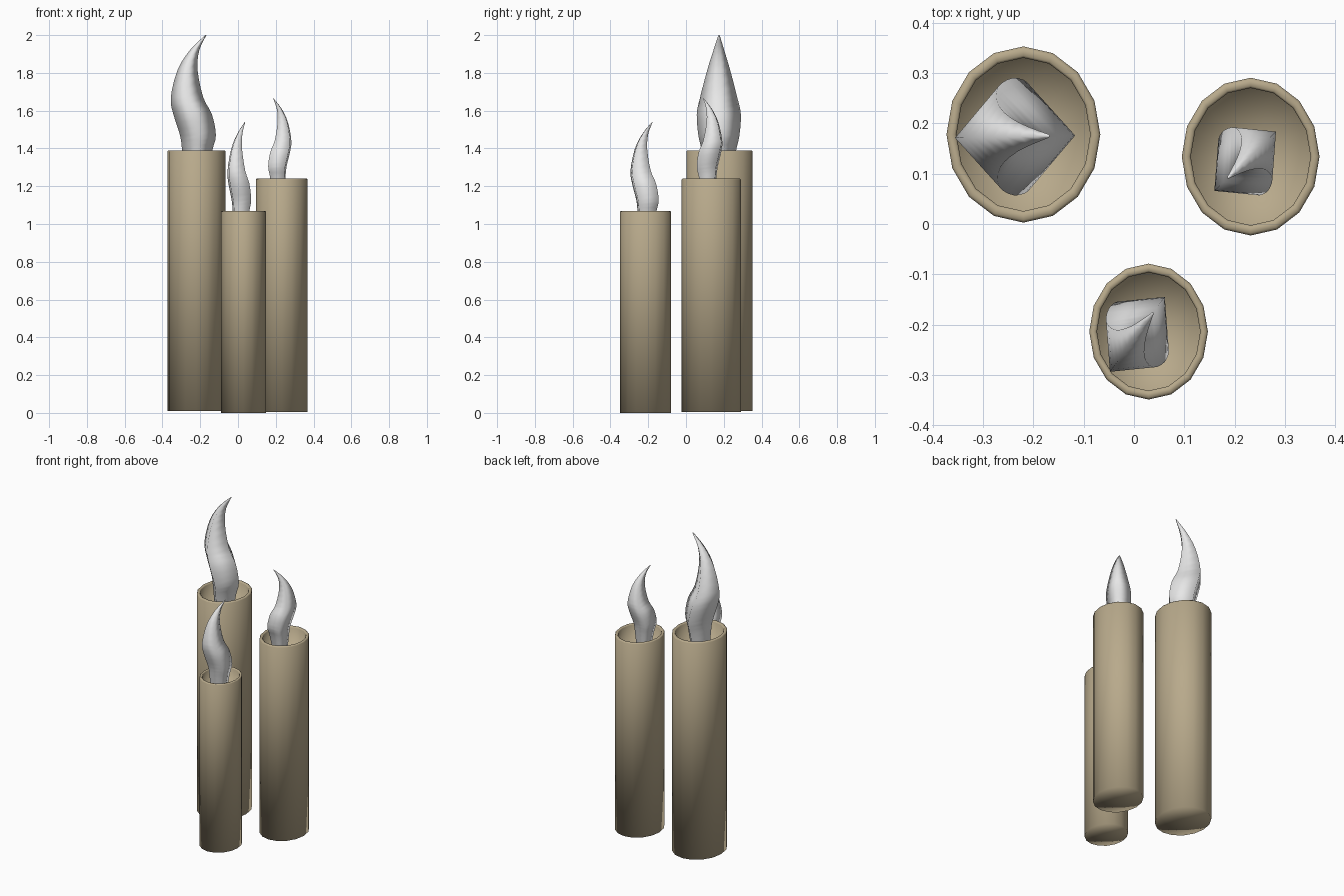
import bpy, bmesh
from math import sin, cos, pi, radians

if "Cube" in bpy.data.objects:
    bpy.data.objects.remove(bpy.data.objects["Cube"])

STRETCH = 1.145   # every part is slightly deeper than wide


def material(name, rgb):
    m = bpy.data.materials.new(name)
    m.use_nodes = True
    m.diffuse_color = (*rgb, 1)
    m.node_tree.nodes["Principled BSDF"].inputs["Base Color"].default_value = (*rgb, 1)
    return m


WAX = material("tan wax", (0.48, 0.40, 0.26))
FLAME = material("pale flame", (0.80, 0.80, 0.80))


def loft(name, rings, sides, origin, turn, mat):
    """Skin rings of (offset along the bend, radius, height); cap both ends with fans."""
    bm = bmesh.new()

    def point(x, y, z):
        return bm.verts.new((x * cos(turn) - y * sin(turn),
                             STRETCH * (x * sin(turn) + y * cos(turn)), z))

    loops = []
    for off, r, z in rings:
        loops.append([point(off + r * cos(2 * pi * i / sides),
                            r * sin(2 * pi * i / sides), z) for i in range(sides)])
    for a, b in zip(loops, loops[1:]):
        for i in range(sides):
            j = (i + 1) % sides
            bm.faces.new((a[i], a[j], b[j], b[i]))
    for loop, (off, r, z) in ((loops[0], rings[0]), (loops[-1], rings[-1])):
        centre = point(off, 0, z)
        for i in range(sides):
            bm.faces.new((loop[i], loop[(i + 1) % sides], centre))
    bmesh.ops.recalc_face_normals(bm, faces=bm.faces)
    for f in bm.faces:
        f.smooth = True
    mesh = bpy.data.meshes.new(name)
    bm.to_mesh(mesh)
    bm.free()
    mesh.materials.append(mat)
    ob = bpy.data.objects.new(name, mesh)
    ob.location = origin
    bpy.context.collection.objects.link(ob)
    return ob


def smooth_path(pts, steps=3):
    """Catmull-Rom interpolation through the points."""
    p = [pts[0]] + pts + [pts[-1]]
    out = []
    for k in range(1, len(p) - 2):
        for s in range(steps):
            t = s / steps
            out.append(tuple(
                0.5 * (2 * b + (c - a) * t + (2 * a - 5 * b + 4 * c - d) * t ** 2
                       + (3 * b - a - 3 * c + d) * t ** 3)
                for a, b, c, d in zip(*p[k - 1:k + 3])))
    return out + [pts[-1]]


# Flame shape measured from its tip: bend offset, radius, height
FLAME_PATH = smooth_path([
    (-0.052, 0.062, -0.74), (-0.046, 0.080, -0.61), (-0.042, 0.095, -0.53),
    (-0.070, 0.102, -0.42), (-0.100, 0.086, -0.33), (-0.097, 0.053, -0.185),
    (-0.060, 0.025, -0.08), (0, 0.003, 0)])


def candle(name, x, y, bottom, top, radius, tip, turn, wide, tall):
    # Hollow-topped wax body
    inner = radius * 0.87
    body = [(0, radius, bottom), (0, radius, top - 0.005),
            (0, radius * 0.97, top), (0, inner * 1.03, top),
            (0, inner, top - 0.005), (0, inner, top - 0.8 * radius)]
    loft(name + "_candle_body", body, 16, (x, y, 0), 0, WAX)
    # Four-sided curling flame
    rings = [(o * wide, r * wide, z * tall) for o, r, z in FLAME_PATH]
    loft(name + "_candle_flame", rings, 4, tip, radians(turn), FLAME)


candle("tall", -0.22, 0.178, 0.01, 1.39, 0.153, (-0.17, 0.175, 2.0), 1, 1, 1)
candle("middle", 0.232, 0.134, 0.005, 1.24, 0.137, (0.187, 0.092, 1.665), 220, 0.67, 0.68)
candle("short", 0.029, -0.214, 0, 1.07, 0.118, (0.037, -0.178, 1.54), 50, 0.71, 0.78)
